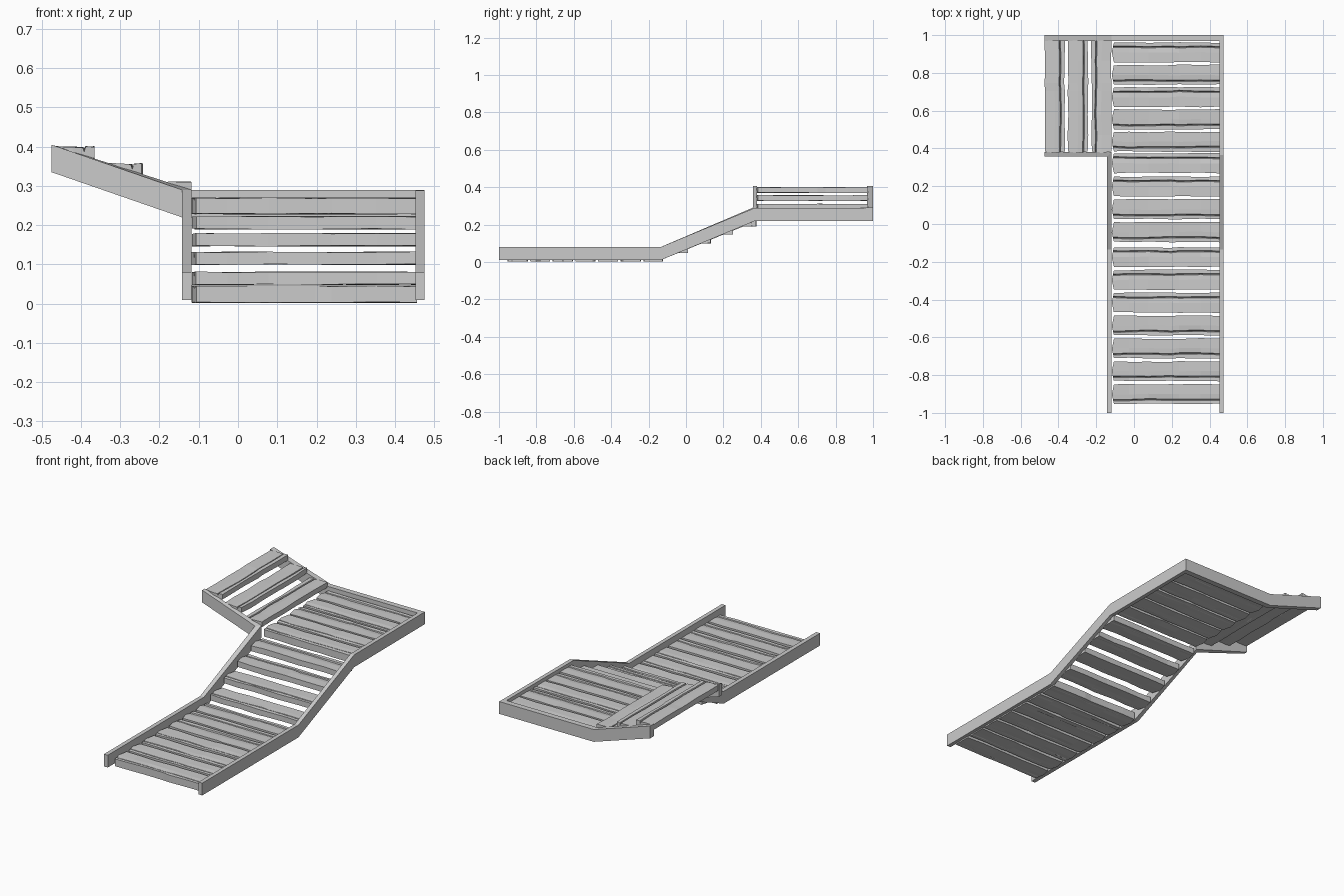
import bpy, random
from mathutils import Vector

if "Cube" in bpy.data.objects:
    bpy.data.objects.remove(bpy.data.objects["Cube"])

random.seed(7)


def make(name, verts, faces):
    me = bpy.data.meshes.new(name)
    me.from_pydata(verts, [], faces)
    me.update()
    ob = bpy.data.objects.new(name, me)
    bpy.context.collection.objects.link(ob)
    return ob


def rail(name, path, height=0.07):
    """Rectangular beam through (outer x, outer y, inner x, inner y, bottom z)."""
    verts, faces = [], []
    for ox, oy, ix, iy, z in path:
        verts += [(ox, oy, z), (ox, oy, z + height), (ix, iy, z + height), (ix, iy, z)]
    for s in range(len(path) - 1):
        for k in range(4):
            a, b = s * 4 + k, s * 4 + (k + 1) % 4
            faces.append((a, b, b + 4, a + 4))
    e = len(verts) - 4
    faces += [(3, 2, 1, 0), (e, e + 1, e + 2, e + 3)]
    return fix(make(name, verts, faces))


def fix(ob):
    import bmesh
    bm = bmesh.new()
    bm.from_mesh(ob.data)
    bmesh.ops.recalc_face_normals(bm, faces=bm.faces)
    bm.to_mesh(ob.data)
    bm.free()
    return ob


def plank(name, start, end, width, thick, point=0.012):
    """Rough-cut board with wavy edges, a split along the grain and a chipped end."""
    start, end = Vector(start), Vector(end)
    along = (end - start).normalized()
    across = Vector((-along.y, along.x, 0))
    side = random.choice((-1, 1))
    cols = [-1, -0.62, -0.55, -0.48, 0, 1]
    drop = [0, 0, 0.014, 0.002, 0, 0]
    stations = [0, 0.16, 0.34, 0.55, 0.62, 0.82, 1]
    n, h = len(cols), width / 2
    verts, faces = [], []
    for i, t in enumerate(stations):
        lo, hi = random.uniform(0.92, 1.02), random.uniform(0.92, 1.02)
        wob = random.uniform(-0.06, 0.06)
        for layer in (0, 1):
            for c, d in zip(cols, drop):
                v = -lo if c == -1 else hi if c == 1 else c + wob
                p = start.lerp(end, t) + across * (v * h * side)
                if i == 0:
                    p += along * (point * abs(v))
                dz = random.uniform(-0.0015, 0.0015)
                p.z += (thick - d if layer else 0) + dz
                verts.append(p)
    ring = list(range(n)) + list(range(2 * n - 1, n - 1, -1))
    for s in range(len(stations) - 1):
        o = s * 2 * n
        for a, b in zip(ring, ring[1:] + ring[:1]):
            faces.append((o + a, o + b, o + b + 2 * n, o + a + 2 * n))
    for o in (0, (len(stations) - 1) * 2 * n):
        for k in range(n - 1):
            faces.append((o + k, o + k + 1, o + n + k + 1, o + n + k))
    return fix(make(name, verts, faces))


# Outer rail: right side, along the back, up the side ramp
R, RI, B, BI = 0.475, 0.452, 1.0, 0.968
rail("outer_rail", [
    (R, -1, RI, -1, 0.01), (R, -0.135, RI, -0.135, 0.01),
    (R, 0.365, RI, 0.365, 0.218), (R, B, RI, BI, 0.22),
    (-0.12, B, -0.12, BI, 0.22), (-0.475, B, -0.475, BI, 0.335)])

# Inner rail: left side, turning the corner up the side ramp
L, LI = -0.143, -0.119
rail("inner_rail", [
    (L, -1, LI, -1, 0.01), (L, -0.135, LI, -0.135, 0.01),
    (L, 0.357, LI, 0.38, 0.22), (-0.475, 0.357, -0.475, 0.38, 0.335)])

# Lower walkway, rising steps and upper landing boards: (y centre, bottom z)
lower = [(-0.9 + 0.1208 * i, 0.003) for i in range(7)]
steps = [(-0.043, 0.049), (0.078, 0.1), (0.198, 0.147), (0.322, 0.19)]
upper = [(0.436 + 0.118 * i, 0.229) for i in range(5)]
for group, boards, thick in (("lower_board", lower, 0.042),
                             ("step_board", steps, 0.032),
                             ("landing_board", upper, 0.04)):
    for y, z in boards:
        plank(group, (-0.118, y, z), (0.456, y, z), 0.107, thick)

# Side ramp boards: (x centre, bottom z)
for x, z in ((-0.42, 0.37), (-0.297, 0.327), (-0.172, 0.28)):
    plank("side_ramp_board", (x, 0.376, z), (x, 0.972, z), 0.108, 0.03, 0.008)
